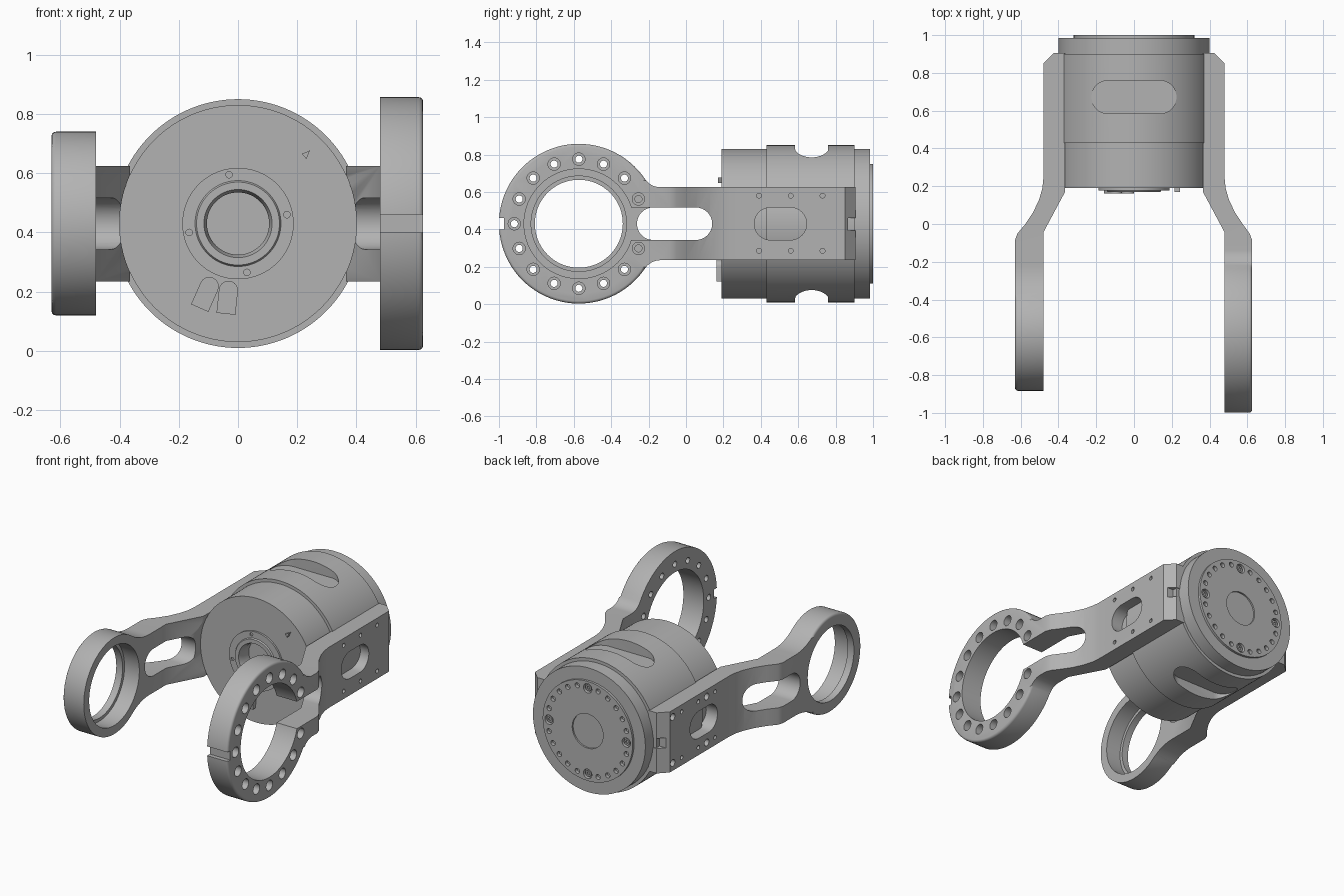
import bpy, bmesh
from math import sin, cos, pi, sqrt, atan2, hypot, radians
from mathutils import Vector

if "Cube" in bpy.data.objects:
    bpy.data.objects.remove(bpy.data.objects["Cube"])

grey = bpy.data.materials.new("machined grey")
grey.use_nodes = True
grey.diffuse_color = (0.45, 0.45, 0.45, 1)
grey.node_tree.nodes["Principled BSDF"].inputs["Base Color"].default_value = (0.45, 0.45, 0.45, 1)

ZC = 0.43      # height of every axis
RING_Y = -0.573


def place(axis, a, b, t):
    return {"x": (t, a, b), "y": (a, t, b), "z": (a, b, t)}[axis]


def finish(name, bm):
    bmesh.ops.recalc_face_normals(bm, faces=bm.faces)
    mesh = bpy.data.meshes.new(name)
    bm.to_mesh(mesh)
    bm.free()
    mesh.materials.append(grey)
    ob = bpy.data.objects.new(name, mesh)
    bpy.context.collection.objects.link(ob)
    return ob


def prism(name, pts, axis, lo, hi):
    """Extrude a flat outline along an axis."""
    bm = bmesh.new()
    ends = [[bm.verts.new(place(axis, a, b, t)) for a, b in pts] for t in (lo, hi)]
    bm.faces.new(ends[0])
    bm.faces.new(ends[1])
    n = len(pts)
    for i in range(n):
        j = (i + 1) % n
        bm.faces.new((ends[0][i], ends[0][j], ends[1][j], ends[1][i]))
    return finish(name, bm)


def lathe(name, profile, axis, ca, cb, n=96):
    """Spin (radius, position) pairs; the two ends are capped."""
    bm = bmesh.new()
    rings = [[bm.verts.new(place(axis, ca + r * cos(2 * pi * i / n), cb + r * sin(2 * pi * i / n), t))
              for i in range(n)] for r, t in profile]
    bm.faces.new(rings[0])
    bm.faces.new(rings[-1])
    for p, q in zip(rings, rings[1:]):
        for i in range(n):
            j = (i + 1) % n
            bm.faces.new((p[i], p[j], q[j], q[i]))
    return finish(name, bm)


def rod(axis, ca, cb, r, lo, hi, n=20):
    return lathe("cutter", [(r, lo), (r, hi)], axis, ca, cb, n)


def arc(cx, cy, r, a0, a1, n):
    return [(cx + r * cos(a0 + (a1 - a0) * i / n), cy + r * sin(a0 + (a1 - a0) * i / n)) for i in range(n + 1)]


def stadium(a0, a1, b, r):
    return arc(a1 - r, b, r, -pi / 2, pi / 2, 16) + arc(a0 + r, b, r, pi / 2, 3 * pi / 2, 16)


def box(y0, y1, z0, z1):
    return [(y0, z0), (y1, z0), (y1, z1), (y0, z1)]


def select_only(objs):
    bpy.ops.object.select_all(action="DESELECT")
    for o in objs:
        o.select_set(True)
    bpy.context.view_layer.objects.active = objs[0]


def boolean(ob, parts, op="DIFFERENCE"):
    """Combine with tools, bake the result, remove the tools."""
    select_only(parts)
    if len(parts) > 1:
        bpy.ops.object.join()
    tool = parts[0]
    mod = ob.modifiers.new("shape", "BOOLEAN")
    mod.operation, mod.solver, mod.object = op, "EXACT", tool
    select_only([ob])
    bpy.ops.object.modifier_apply(modifier=mod.name)
    bpy.data.objects.remove(tool)


def smooth(ob):
    select_only([ob])
    bpy.ops.object.shade_smooth_by_angle(angle=radians(32))


def make_arm(name, s, R, fillet, face):
    """Arm with end ring; s is the side, face the outer x of the ring."""
    half = 0.195
    # side silhouette: ring, fillets, straight bar
    yc = sqrt((R + fillet) ** 2 - (half + fillet) ** 2)
    touch = atan2(half + fillet, yc)
    up = arc(yc, half + fillet, fillet, touch + pi, 3 * pi / 2, 10)
    ring = arc(0, 0, R, touch, 2 * pi - touch, 72)
    side = [(1.478, -half), (1.478, half)] + up[::-1] + ring[1:-1] + [(y, -z) for y, z in up]
    side = [(RING_Y + y, ZC + z) for y, z in side]
    # plan outline: thick bar by the drum, swept outward to the ring
    plan = [(0.365, 0.905), (0.365, 0.17), (0.48, -0.045), (0.48, -1.1), (face, -1.1),
            (face, -0.085), (face - 0.013, -0.05), (0.575, 0), (0.535, 0.06), (0.502, 0.13),
            (0.485, 0.19), (0.48, 0.24), (0.48, 0.85), (0.425, 0.905)]
    arm = prism(name, side, "x", s * 0.3, s * 0.7)
    boolean(arm, [prism("cutter", [(s * x, y) for x, y in plan], "z", -0.2, 1.1)], "INTERSECT")
    # soften the outer rim of the ring
    bm = bmesh.new()
    bm.from_mesh(arm.data)
    rim = [e for e in bm.edges if all(abs(abs(v.co.x) - face) < 1e-4 and
           abs(hypot(v.co.y - RING_Y, v.co.z - ZC) - R) < 2e-3 for v in e.verts)]
    bmesh.ops.bevel(bm, geom=rim, offset=0.015, segments=3, profile=0.5, affect="EDGES")
    bm.to_mesh(arm.data)
    bm.free()
    # clearance for the drum, lightening window, rear key slot
    boolean(arm, [rod("y", 0, ZC, 0.4, -0.2, 0.3, 96)])
    boolean(arm, [prism("cutter", stadium(0.365, 0.645, ZC, 0.087), "x", s * 0.3, s * 0.6),
                  prism("cutter", box(0.867, 0.95, 0.395, 0.46), "x", s * 0.3, s * 0.6)])
    # screw holes in the bar
    boolean(arm, [rod("x", y, z, 0.013, s * 0.44, s * 0.6, 16) for y in (0.39, 0.56, 0.73) for z in (0.285, 0.58)])
    return arm


# Left arm: large open ring with a bolt circle
left = make_arm("left_arm", 1, 0.427, 0.1, 0.625)
boolean(left, [rod("x", RING_Y, ZC, 0.293, 0.3, 0.8, 96)])
boolean(left, [prism("cutter", stadium(-0.5, 0.14, ZC, 0.087), "x", 0.3, 0.8),
               prism("cutter", box(-1.1, -0.972, 0.4, 0.46), "x", 0.3, 0.8)])
bolts = []
for i in range(1, 16):
    a = 2 * pi * i / 16
    bolts.append(lathe("cutter", [(0.019, 0.4), (0.019, 0.53), (0.033, 0.53), (0.033, 0.7)], "x",
                       RING_Y + 0.345 * cos(a), ZC + 0.345 * sin(a), 24))
boolean(left, bolts)
smooth(left)

# Right arm: small closed ring with a stepped bore
right = make_arm("right_arm", -1, 0.31, 0.3, 0.63)
boolean(right, [lathe("cutter", [(0.235, -0.8), (0.235, -0.585), (0.255, -0.585), (0.255, -0.3)],
                      "x", RING_Y, ZC)])
boolean(right, [prism("cutter", stadium(-0.262, 0.14, ZC, 0.087), "x", -0.8, -0.3)])
boolean(right, [rod("x", y, z, 0.022, -0.6, -0.44) for y in (0.82, 0.475) for z in (0.285, 0.58)])
smooth(right)

# Motor drum with front boss, stepped body and rear flange
drum = lathe("motor_drum", [
    (0.105, 0.26), (0.105, 0.2), (0.115, 0.17), (0.14, 0.17), (0.145, 0.178), (0.188, 0.178),
    (0.188, 0.19), (0.4, 0.19), (0.4, 0.43), (0.42, 0.43), (0.42, 0.9), (0.4, 0.9), (0.4, 0.985),
    (0.32, 0.985), (0.32, 1), (0.11, 1), (0.11, 0.99)], "y", 0, ZC, 128)
slot = [(x, y + 0.672) for x, y in stadium(-0.225, 0.225, 0, 0.088)]
boolean(drum, [prism("cutter", slot, "z", ZC + 0.35, 1), prism("cutter", slot, "z", -0.2, ZC - 0.35)])
# rear bolt circle: four large counterbores among small holes
holes = []
for i in range(24):
    a = 2 * pi * i / 24
    r, rad = (0.275, 0.03) if i % 6 == 0 else (0.285, 0.016)
    holes.append(rod("y", r * cos(a), ZC + r * sin(a), rad, 0.978, 1.1))
# pin holes in the front boss
for x, z in ((-0.03, 0.165), (0.165, 0.03), (-0.165, -0.03), (0.03, -0.165)):
    holes.append(rod("y", x, ZC + z, 0.011, 0.1, 0.187, 16))
boolean(drum, holes)
smooth(drum)

# Screw heads in the rear counterbores
for i in range(4):
    a = pi * i / 2
    smooth(lathe("rear_screw", [(0.02, 0.97), (0.02, 0.993), (0.01, 0.993), (0.01, 0.985)], "y",
                 0.275 * cos(a), ZC + 0.275 * sin(a), 20))

# Front cable tabs and pointer
for x, z, tilt in ((-0.107, 0.195, -24), (-0.035, 0.18, -6)):
    t = radians(tilt)
    outline = [(-0.032, -0.055), (0.032, -0.055)] + arc(0, 0.025, 0.032, 0, pi, 10)
    tab = prism("front_tab", [(x + a * cos(t) - b * sin(t), z + a * sin(t) + b * cos(t)) for a, b in outline],
                "y", 0.162, 0.195)
    smooth(tab)
prism("front_pointer", [(0.215, 0.665), (0.243, 0.677), (0.231, 0.648)], "y", 0.17, 0.195)
